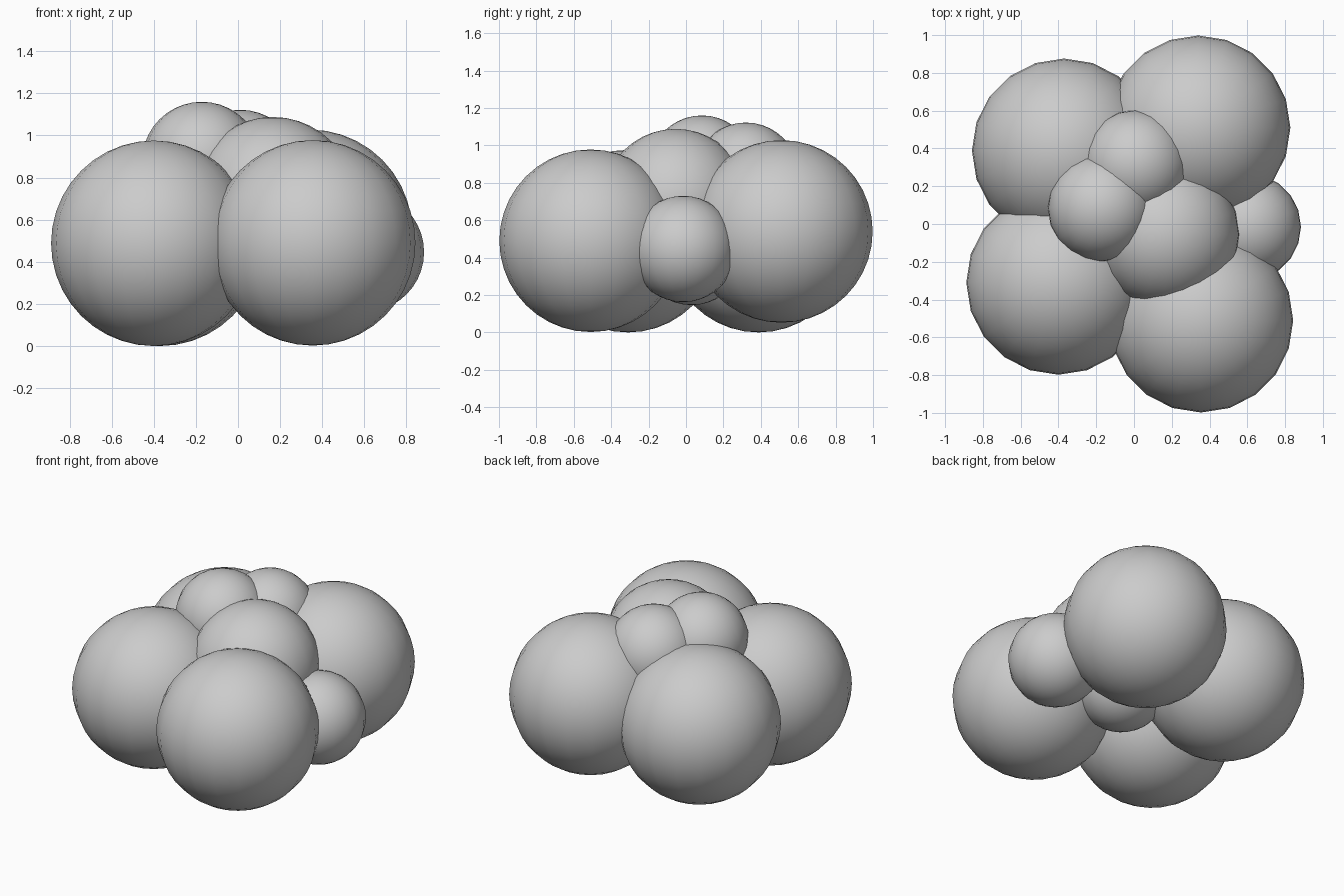
import bpy

if "Cube" in bpy.data.objects:
    bpy.data.objects.remove(bpy.data.objects["Cube"])


def ball(name, centre, radius):
    bpy.ops.mesh.primitive_uv_sphere_add(
        segments=20, ring_count=20, radius=radius, location=centre)
    obj = bpy.context.object
    obj.name = name
    bpy.ops.object.shade_smooth()
    return obj


# four large balls forming the base
LARGE = 0.488
ball("large_ball_front_left", (-0.40, -0.31, 0.488), LARGE)
ball("large_ball_front_right", (0.355, -0.51, 0.49), LARGE)
ball("large_ball_back_right", (0.34, 0.51, 0.54), LARGE)
ball("large_ball_back_left", (-0.37, 0.388, 0.488), LARGE)

# medium ball in the middle
ball("medium_ball_centre", (0.165, -0.055, 0.695), 0.393)

# small balls: two on top, one at the right side, one underneath
SMALL = 0.284
ball("small_ball_top_left", (-0.172, 0.085, 0.876), SMALL)
ball("small_ball_top_back", (0.01, 0.32, 0.838), SMALL)
ball("small_ball_right", (0.60, -0.015, 0.446), SMALL)
ball("small_ball_under", (0.125, 0.03, 0.43), SMALL)
